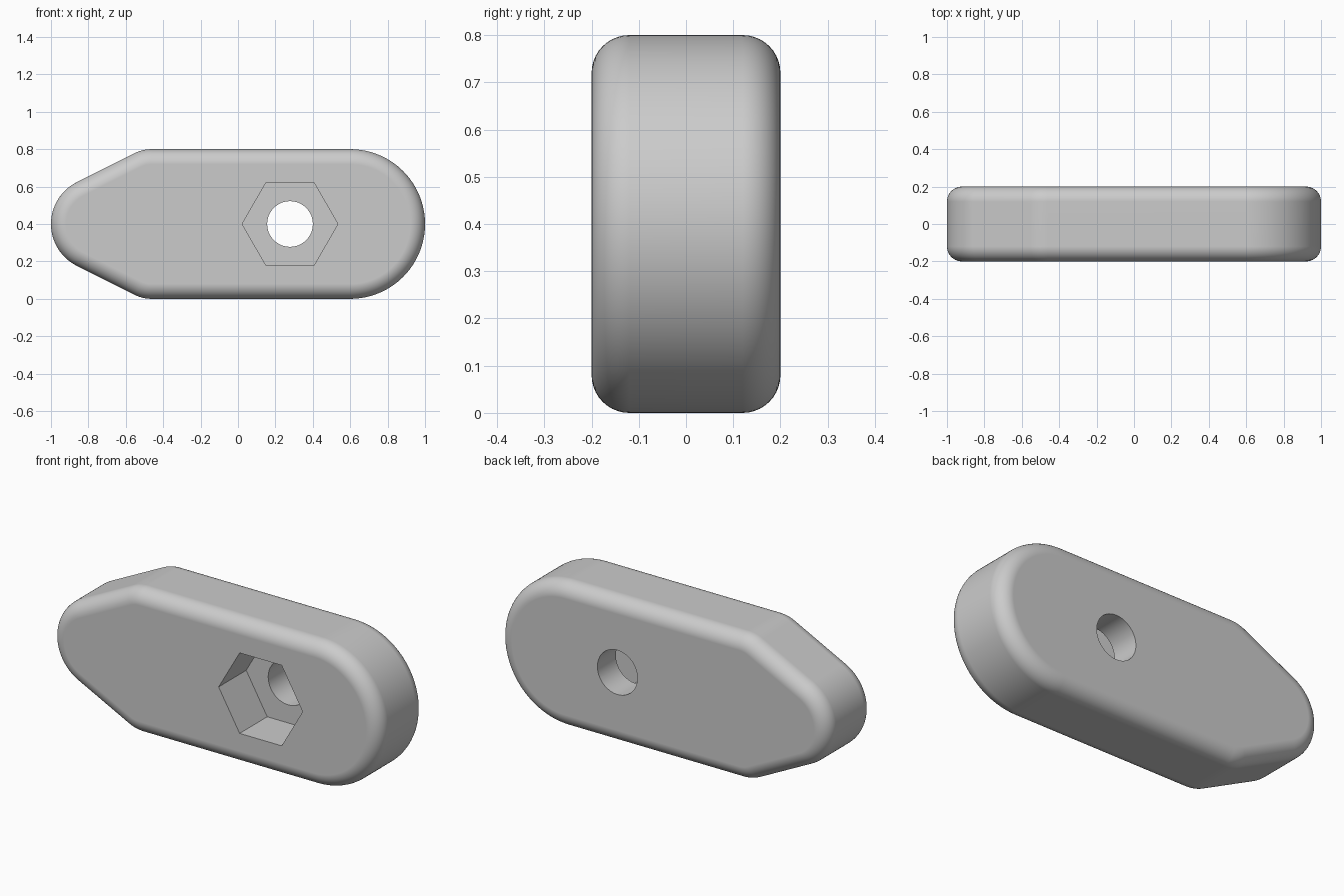
import bpy, bmesh, math
from mathutils import Matrix, Vector

cube = bpy.data.objects.get("Cube")
if cube:
    bpy.data.objects.remove(cube, do_unlink=True)

MID_Z = 0.4        # height of the long axis
HALF_DEPTH = 0.2
ROUND = 0.08       # edge rounding radius
HOLE_X = 0.278

grey = bpy.data.materials.new("satin grey")
grey.use_nodes = True
colour = (0.6, 0.6, 0.6, 1)
grey.diffuse_color = colour
grey.node_tree.nodes["Principled BSDF"].inputs["Base Color"].default_value = colour


def make_object(name, bm):
    bmesh.ops.recalc_face_normals(bm, faces=bm.faces[:])
    mesh = bpy.data.meshes.new(name)
    bm.to_mesh(mesh)
    bm.free()
    mesh.materials.append(grey)
    obj = bpy.data.objects.new(name, mesh)
    bpy.context.collection.objects.link(obj)
    return obj


def arc(cx, cz, radius, start, end, steps):
    angles = [math.radians(start + (end - start) * i / steps) for i in range(steps + 1)]
    return [(cx + radius * math.cos(a), cz + radius * math.sin(a)) for a in angles]


# Body outline, moved inwards by the given inset
TAPER = math.degrees(math.atan(0.5))
CORNER = 0.2
corner_x = -0.51 + CORNER * math.tan(math.radians(TAPER / 2))


def outline(inset):
    upper = arc(0.6, 0, 0.4 - inset, 0, 90, 32)
    upper += arc(corner_x, 0.4 - CORNER, CORNER - inset, 90, 90 + TAPER, 10)
    upper += arc(-0.75, 0, 0.25 - inset, 90 + TAPER, 180, 20)
    lower = [(x, -z) for x, z in reversed(upper[1:-1])]
    return upper + lower


# Rounded edge profile swept round the outline
bm = bmesh.new()
profile = [(ROUND - px, HALF_DEPTH - ROUND + py)
           for px, py in arc(0, 0, ROUND, 90, 0, 10)]
profile += [(inset, -y) for inset, y in reversed(profile)]
rings = [[bm.verts.new((x, -y, MID_Z + z)) for x, z in outline(inset)]
         for inset, y in profile]
for a, b in zip(rings, rings[1:]):
    for i in range(len(a)):
        j = (i + 1) % len(a)
        bm.faces.new((a[i], a[j], b[j], b[i]))
bm.faces.new(rings[0])
bm.faces.new(rings[-1])
body = make_object("body", bm)


def cutter(name, sides, radius, y0, y1):
    bm = bmesh.new()
    place = (Matrix.Translation(Vector((HOLE_X, (y0 + y1) / 2, MID_Z)))
             @ Matrix.Rotation(math.pi / 2, 4, 'X')
             @ Matrix.Rotation(math.pi / 2, 4, 'Z'))
    bmesh.ops.create_cone(bm, cap_ends=True, segments=sides, radius1=radius,
                          radius2=radius, depth=y1 - y0, matrix=place)
    return make_object(name, bm)


# Hexagonal nut pocket in front, round bolt hole right through
bpy.context.view_layer.objects.active = body
body.select_set(True)
for tool in (cutter("nut_pocket_cutter", 6, 0.256, -0.3, 0.04),
             cutter("bolt_hole_cutter", 64, 0.122, -0.35, 0.3)):
    cut = body.modifiers.new(tool.name, 'BOOLEAN')
    cut.operation = 'DIFFERENCE'
    cut.solver = 'EXACT'
    cut.object = tool
    bpy.ops.object.modifier_apply(modifier=cut.name)
    bpy.data.objects.remove(tool, do_unlink=True)

bpy.ops.object.shade_smooth_by_angle(angle=math.radians(30))
normals = body.modifiers.new("even shading", 'WEIGHTED_NORMAL')
normals.keep_sharp = True
